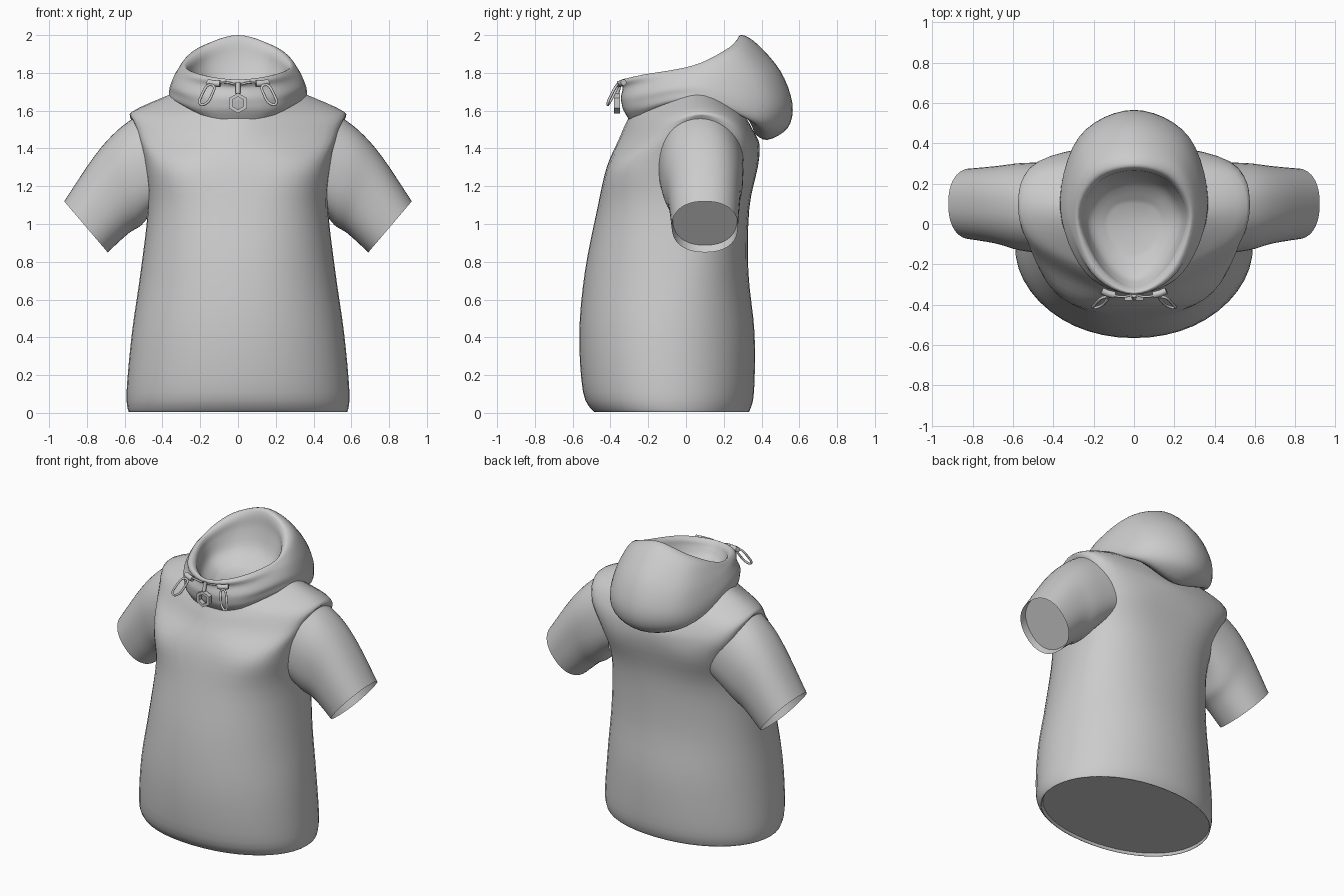
import bpy, bmesh, math
from mathutils import Vector as V

if "Cube" in bpy.data.objects:
    bpy.data.objects.remove(bpy.data.objects["Cube"])

N = 48


def cat(a, b, c, d, t):
    return 0.5 * (2 * b + (c - a) * t + (2 * a - 5 * b + 4 * c - d) * t * t + (3 * b - a - 3 * c + d) * t ** 3)


def spline_ring(half):
    """Closed smooth ring from five points running front to back on the +x side."""
    h = [V(p) for p in half]
    full = h + [V((-p.x, p.y, p.z)) for p in h[-2:0:-1]]
    k, m = len(full), N // len(full)
    return [cat(full[i - 1], full[i], full[(i + 1) % k], full[(i + 2) % k], j / m)
            for i in range(k) for j in range(m)]


def oval_ring(z, w, yf, yb, yc, e):
    pts = []
    for i in range(N):
        a = 2 * math.pi * i / N
        s, c = math.sin(a), math.cos(a)
        r = (yc - yf) if c > 0 else (yb - yc)
        pts.append(V((math.copysign(abs(s) ** (2 / e) * w, s),
                      yc - math.copysign(abs(c) ** (2 / e) * r, c), z)))
    return pts


def smooth_rows(rings, sub=4):
    out = []
    for i in range(len(rings) - 1):
        p, q = rings[max(i - 1, 0)], rings[min(i + 2, len(rings) - 1)]
        for j in range(sub):
            out.append([cat(p[k], rings[i][k], rings[i + 1][k], q[k], j / sub) for k in range(N)])
    return out + [rings[-1]]


def loft(name, rings, cap=None, drop=None, flat_cap=False):
    """Skin through rings; cap is the row index (0 or -1) to close."""
    bm = bmesh.new()
    rows = [[bm.verts.new(p) for p in r] for r in smooth_rows(rings)]
    for a, b in zip(rows, rows[1:]):
        for i in range(N):
            j = (i + 1) % N
            bm.faces.new((a[i], a[j], b[j], b[i]))
    if cap is not None:
        row = rows[cap]
        c = bm.verts.new(sum((v.co for v in row), V()) / N)
        for i in range(N):
            bm.faces.new((row[i], row[(i + 1) % N], c))
    bmesh.ops.recalc_face_normals(bm, faces=bm.faces)
    if drop:
        bmesh.ops.delete(bm, geom=[f for f in bm.faces if drop(f.calc_center_median())], context='FACES')
    for f in bm.faces:
        f.smooth = not (flat_cap and len(f.verts) == 3)
    me = bpy.data.meshes.new(name)
    bm.to_mesh(me)
    bm.free()
    ob = bpy.data.objects.new(name, me)
    bpy.context.collection.objects.link(ob)
    return ob


def cord(name, pts, r, closed=False):
    cu = bpy.data.curves.new(name, 'CURVE')
    cu.dimensions = '3D'
    cu.bevel_depth, cu.bevel_resolution, cu.resolution_u = r, 2, 5
    cu.use_fill_caps = True
    sp = cu.splines.new('BEZIER')
    sp.bezier_points.add(len(pts) - 1)
    for b, p in zip(sp.bezier_points, pts):
        b.co = p
        b.handle_left_type = b.handle_right_type = 'AUTO'
    sp.use_cyclic_u = closed
    ob = bpy.data.objects.new(name, cu)
    bpy.context.collection.objects.link(ob)


# Torso: closed hem up to the neck, with openings behind the sleeves
torso = [oval_ring(*r) for r in (
    (.022, .57, -.475, .33, -.08, 2.1), (.008, .58, -.49, .335, -.09, 2.1),
    (.11, .59, -.545, .36, -.1, 2.1), (.42, .562, -.565, .363, -.1, 2.1),
    (.75, .515, -.535, .33, -.05, 2.2), (1.08, .478, -.47, .335, 0, 2.5),
    (1.3, .495, -.42, .38, .05, 3.2))]
torso += [spline_ring(r) for r in (
    [(0, -.355, 1.45), (.455, -.19, 1.45), (.55, .08, 1.54), (.475, .31, 1.45), (0, .39, 1.40)],
    [(0, -.325, 1.52), (.44, -.13, 1.56), (.56, .08, 1.595), (.45, .28, 1.55), (0, .38, 1.45)],
    [(0, -.3, 1.57), (.2, -.22, 1.6), (.35, .06, 1.69), (.24, .28, 1.6), (0, .35, 1.5)])]
loft("torso", torso, cap=0, flat_cap=True,
     drop=lambda c: abs(c.x) > .4 and ((c.y - .07) / .17) ** 2 + ((c.z - 1.33) / .19) ** 2 < 1)

# Hood: base, drooping outer bag, rolled rim, sloping inner bowl
hood = [spline_ring(r) for r in (
    [(0, -.30, 1.55), (.2, -.24, 1.58), (.35, .06, 1.66), (.25, .3, 1.58), (0, .36, 1.48)],
    [(0, -.33, 1.6), (.22, -.25, 1.61), (.365, .06, 1.66), (.27, .37, 1.53), (0, .43, 1.445)],
    [(0, -.34, 1.635), (.23, -.25, 1.65), (.365, .07, 1.69), (.28, .41, 1.56), (0, .54, 1.51)],
    [(0, -.345, 1.67), (.24, -.24, 1.69), (.36, .07, 1.73), (.27, .43, 1.65), (0, .563, 1.64)],
    [(0, -.335, 1.72), (.225, -.225, 1.74), (.335, .07, 1.79), (.255, .385, 1.78), (0, .5, 1.81)],
    [(0, -.35, 1.745), (.21, -.24, 1.775), (.31, .05, 1.82), (.23, .29, 1.905), (0, .38, 1.95)],
    [(0, -.34, 1.765), (.19, -.23, 1.79), (.285, .04, 1.84), (.2, .235, 1.935), (0, .3, 2.0)])]
hood += [spline_ring(r) for r in (
    [(0, -.32, 1.745), (.17, -.21, 1.775), (.265, .03, 1.82), (.18, .21, 1.905), (0, .27, 1.97)],
    [(0, -.3, 1.715), (.162, -.2, 1.735), (.252, .03, 1.77), (.172, .2, 1.83), (0, .255, 1.87)],
    [(0, -.26, 1.67), (.14, -.17, 1.675), (.22, .02, 1.69), (.15, .16, 1.72), (0, .21, 1.745)],
    [(0, -.15, 1.635), (.09, -.1, 1.635), (.13, 0, 1.64), (.09, .08, 1.65), (0, .1, 1.655)])]
loft("hood", hood, cap=-1)


# Sleeves: tapered tubes from armhole to cuff
def sleeve_ring(cx, cy, cz, ux, uz, ry, dip, side):
    pts = []
    for i in range(N):
        a = 2 * math.pi * i / N
        s, c = math.sin(a), math.cos(a)
        s2, c2 = (math.copysign(abs(t) ** .88, t) for t in (s, c))
        pts.append(V((side * (cx + ux * c2 - dip * s * s), cy + ry * s2, cz + uz * c2)))
    return pts


for side, label in ((1, "left"), (-1, "right")):
    loft(label + "_sleeve", [sleeve_ring(*r, side) for r in (
        (.485, .075, 1.33, .04, .25, .23, .1), (.575, .085, 1.245, .065, .25, .217, .02),
        (.67, .095, 1.155, .09, .205, .193, 0), (.805, .1, .985, .115, .135, .175, 0))])
    # Recessed lining that closes the cuff
    loft(label + "_cuff_lining", [sleeve_ring(*r, side) for r in (
        (.805, .1, .985, .115, .135, .175, 0), (.772, .1, 1.024, .107, .136, .17, 0))],
        cap=-1, flat_cap=True)

    # Drawstring: exposed cord, toggle and hanging loop
    s = side
    cord(label + "_rim_cord", [(s * .02, -.355, 1.74), (s * .06, -.36, 1.75), (s * .12, -.35, 1.75)], .006)
    cord(label + "_toggle", [(s * .095, -.352, 1.742), (s * .13, -.343, 1.745), (s * .16, -.33, 1.75)], .017)
    cord(label + "_cord_loop", [(s * .135, -.36, 1.735), (s * .14, -.385, 1.68), (s * .175, -.41, 1.635),
                                (s * .2, -.415, 1.635), (s * .195, -.4, 1.675)], .007, True)

# Zip slider and hexagonal pull ring
cord("zip_slider", [(0, -.352, 1.75), (0, -.358, 1.72), (0, -.365, 1.69)], .012)
bm = bmesh.new()
loops = []
for r, y in ((.054, -.38), (.054, -.35), (.034, -.35), (.034, -.38)):
    loops.append([bm.verts.new((r * math.sin(i * math.pi / 3), y, 1.64 + r * math.cos(i * math.pi / 3)))
                  for i in range(6)])
for k in range(4):
    a, b = loops[k], loops[(k + 1) % 4]
    for i in range(6):
        j = (i + 1) % 6
        bm.faces.new((a[i], a[j], b[j], b[i]))
bmesh.ops.recalc_face_normals(bm, faces=bm.faces)
me = bpy.data.meshes.new("zip_pull")
bm.to_mesh(me)
bm.free()
bpy.context.collection.objects.link(bpy.data.objects.new("zip_pull", me))
